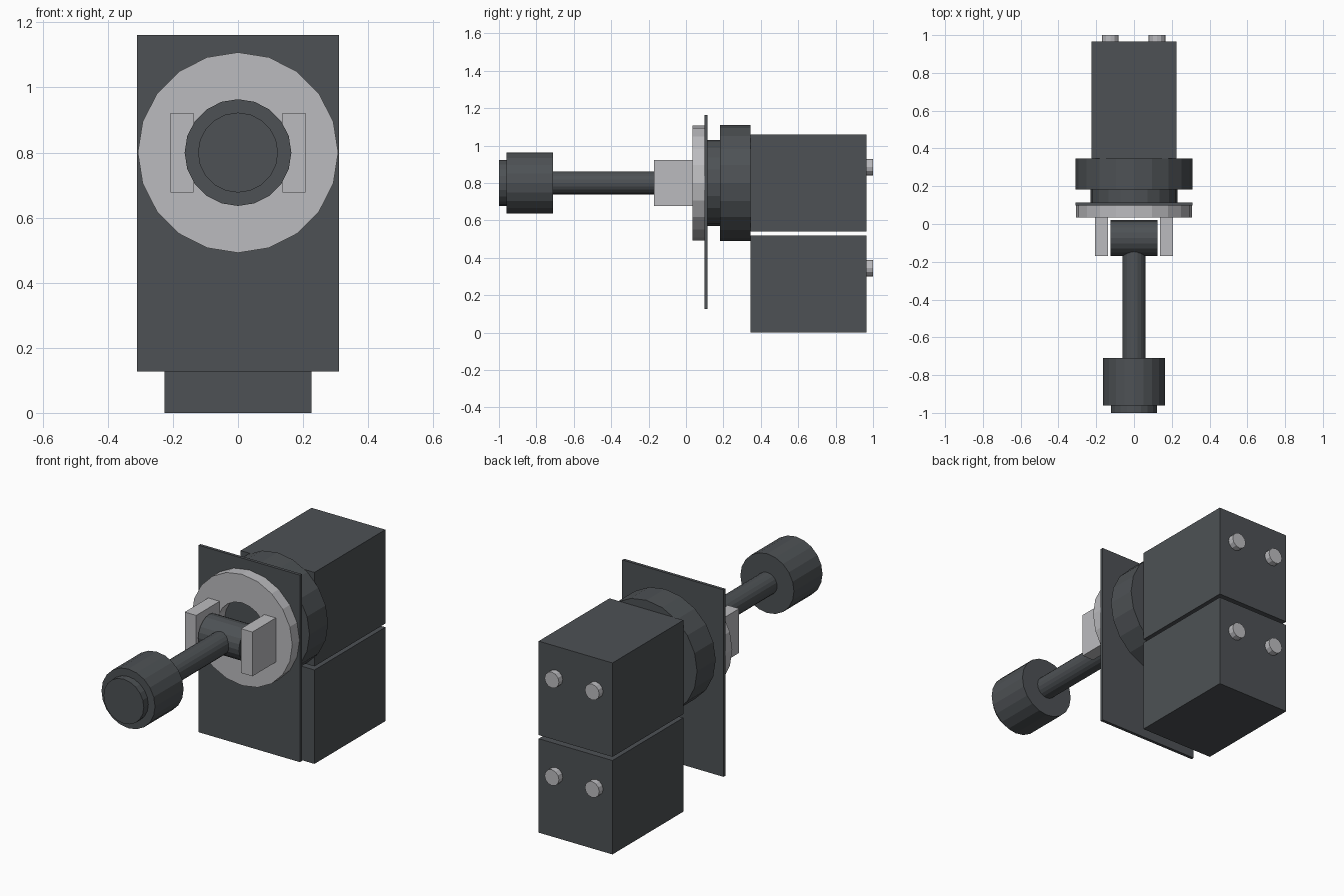
import bpy
import bmesh
from math import radians
from mathutils import Matrix, Vector

cube = bpy.data.objects.get("Cube")
if cube:
    bpy.data.objects.remove(cube, do_unlink=True)


def material(name, color):
    mat = bpy.data.materials.new(name)
    mat.use_nodes = True
    mat.diffuse_color = color
    mat.node_tree.nodes["Principled BSDF"].inputs["Base Color"].default_value = color
    return mat


DARK = material("dark grey", (0.075, 0.083, 0.09, 1))
LIGHT = material("light grey", (0.5, 0.5, 0.52, 1))
AXIS_Z = 0.8  # height of the lever axis


def finish(name, bm, mat):
    bmesh.ops.recalc_face_normals(bm, faces=bm.faces)
    mesh = bpy.data.meshes.new(name)
    bm.to_mesh(mesh)
    bm.free()
    mesh.materials.append(mat)
    obj = bpy.data.objects.new(name, mesh)
    bpy.context.collection.objects.link(obj)
    return obj


def box(name, low, high, mat):
    low, high = Vector(low), Vector(high)
    bm = bmesh.new()
    bmesh.ops.create_cube(bm, size=1)
    bmesh.ops.scale(bm, vec=high - low, verts=bm.verts)
    bmesh.ops.translate(bm, vec=(low + high) / 2, verts=bm.verts)
    return finish(name, bm, mat)


def cylinder(name, radius, center, length, mat, axis="Y", sides=20):
    bm = bmesh.new()
    bmesh.ops.create_cone(bm, cap_ends=True, segments=sides, radius1=radius,
                          radius2=radius, depth=length)
    turn = Matrix.Rotation(radians(90), 4, "X" if axis == "Y" else "Y")
    bmesh.ops.transform(bm, matrix=Matrix.Translation(center) @ turn, verts=bm.verts)
    return finish(name, bm, mat)


def axial(name, radius, y0, y1, mat):
    return cylinder(name, radius, (0, (y0 + y1) / 2, AXIS_Z), y1 - y0, mat)


def ring(name, outer, inner, y0, y1, mat, sides=20):
    # Spin a rectangular section around the lever axis
    bm = bmesh.new()
    section = [(inner, y0), (outer, y0), (outer, y1), (inner, y1)]
    verts = [bm.verts.new((r, y, AXIS_Z)) for r, y in section]
    edges = [bm.edges.new((verts[i], verts[(i + 1) % 4])) for i in range(4)]
    bmesh.ops.spin(bm, geom=verts + edges, cent=(0, 0, AXIS_Z), axis=(0, 1, 0),
                   angle=radians(360), steps=sides)
    bmesh.ops.remove_doubles(bm, verts=bm.verts, dist=0.0005)
    return finish(name, bm, mat)


# Lever with its end knob
axial("knob_cap", 0.123, -1.0, -0.96, DARK)
axial("knob", 0.164, -0.96, -0.71, DARK)
axial("lever_rod", 0.061, -0.71, -0.075, DARK)
cylinder("pivot_barrel", 0.095, (0, -0.075, AXIS_Z), 0.25, DARK, axis="X")

# Light mounting ring with a prong on each side of the pivot
ring("mounting_ring", 0.308, 0.15, 0.035, 0.098, LIGHT)
for side, x0, x1 in (("right", -0.207, -0.137), ("left", 0.137, 0.207)):
    box(side + "_prong", (x0, -0.17, 0.677), (x1, 0.04, 0.922), LIGHT)

# Panel plate and the collars behind it
box("panel_plate", (-0.31, 0.098, 0.127), (0.31, 0.115, 1.162), DARK)
axial("neck_collar", 0.23, 0.115, 0.183, DARK)
axial("rear_collar", 0.31, 0.183, 0.346, DARK)

# Two stacked contact blocks, each with a pair of terminal screws
for level, z in (("lower", 0.0), ("upper", 0.54)):
    box(level + "_block", (-0.226, 0.346, z), (0.226, 0.966, z + 0.52), DARK)
    for side, x in (("right", -0.125), ("left", 0.122)):
        cylinder(f"{level}_{side}_screw", 0.044, (x, 0.978, z + 0.345), 0.044,
                 LIGHT, sides=12)
